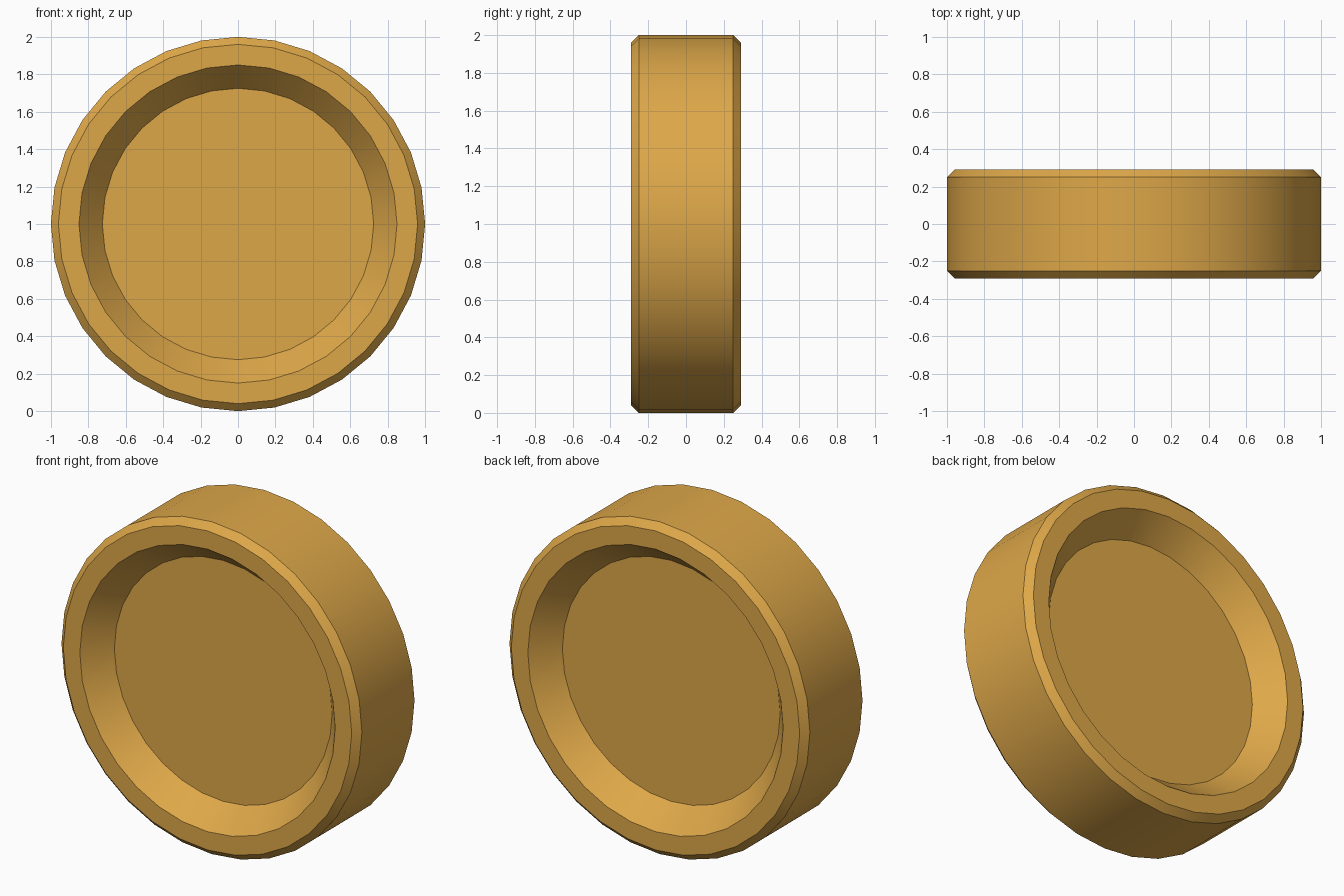
import bpy
import bmesh
from math import radians
from mathutils import Matrix

cube = bpy.data.objects.get("Cube")
if cube:
    bpy.data.objects.remove(cube, do_unlink=True)

SIDES = 32

# Golden material
gold = bpy.data.materials.new("golden_yellow")
gold.use_nodes = True
colour = (0.73, 0.39, 0.066, 1.0)
gold.diffuse_color = colour
gold.node_tree.nodes["Principled BSDF"].inputs["Base Color"].default_value = colour

# Half profile as (radius, depth): recessed floor, sloped wall, flat rim, chamfer, tread
front = [(0.725, -0.14), (0.85, -0.29), (0.96, -0.29), (1.0, -0.25)]
profile = front + [(r, -y) for r, y in reversed(front)]

bm = bmesh.new()
rings = []
for radius, depth in profile:
    place = Matrix.Translation((0, depth, 1)) @ Matrix.Rotation(radians(90), 4, "X")
    rings.append(bmesh.ops.create_circle(
        bm, segments=SIDES, radius=radius, matrix=place)["verts"])

# Bands between neighbouring rings
for a, b in zip(rings, rings[1:]):
    for i in range(SIDES):
        j = (i + 1) % SIDES
        bm.faces.new((a[i], a[j], b[j], b[i]))

# Recessed floors on both sides
bm.faces.new(rings[0])
bm.faces.new(rings[-1])
bmesh.ops.recalc_face_normals(bm, faces=bm.faces[:])

mesh = bpy.data.meshes.new("wheel_disc")
bm.to_mesh(mesh)
bm.free()
mesh.materials.append(gold)
wheel = bpy.data.objects.new("wheel_disc", mesh)
bpy.context.collection.objects.link(wheel)

# Smooth round the circumference, crisp at the profile corners
bpy.ops.object.select_all(action="DESELECT")
wheel.select_set(True)
bpy.context.view_layer.objects.active = wheel
bpy.ops.object.shade_smooth_by_angle(angle=radians(30))
